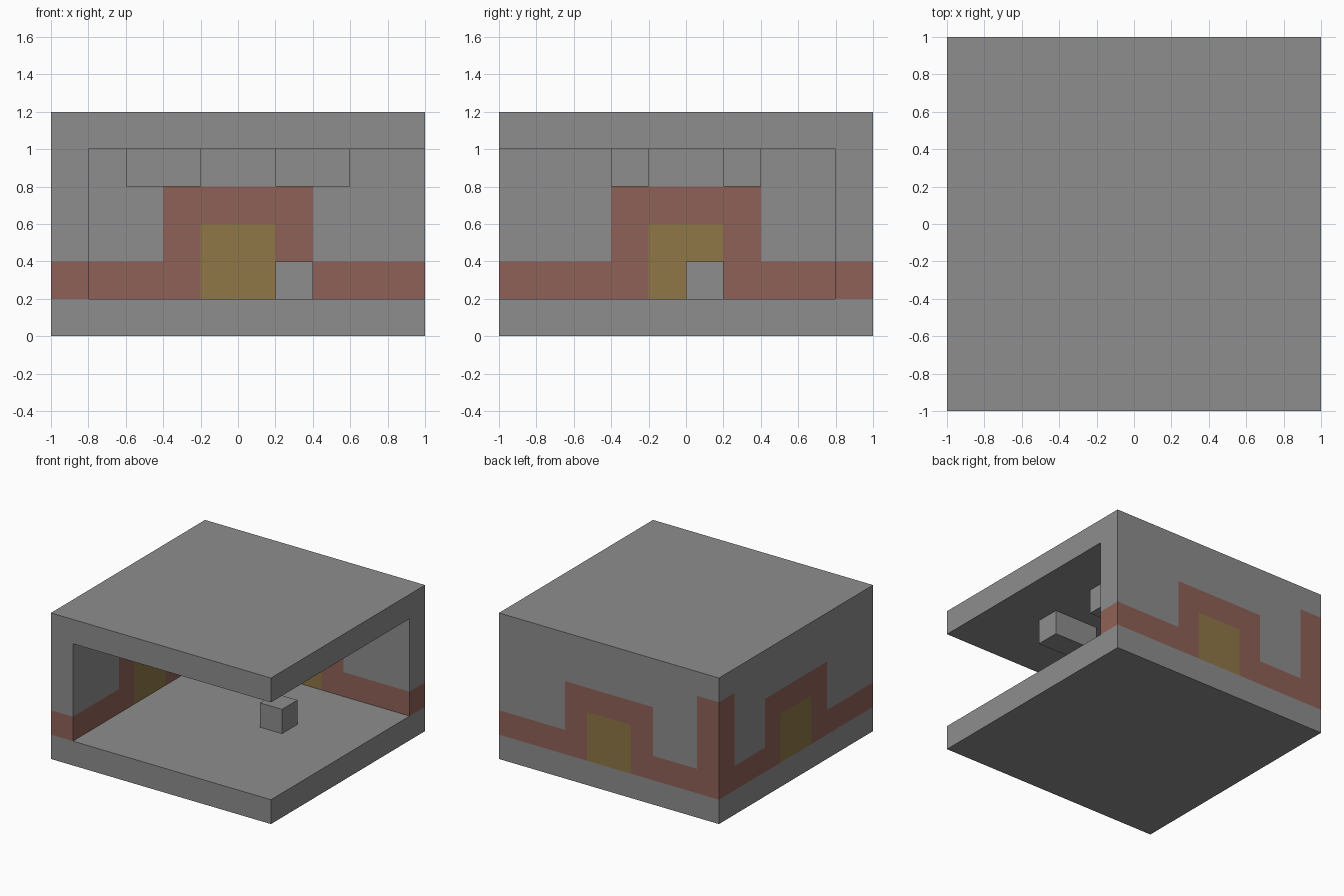
import bpy, bmesh
from mathutils import Vector

cube = bpy.data.objects.get("Cube")
if cube:
    bpy.data.objects.remove(cube, do_unlink=True)


def material(name, rgb):
    m = bpy.data.materials.new(name)
    m.use_nodes = True
    colour = (*rgb, 1)
    m.diffuse_color = colour
    bsdf = m.node_tree.nodes["Principled BSDF"]
    bsdf.inputs["Base Color"].default_value = colour
    bsdf.inputs["Roughness"].default_value = 0.9
    return m


STONE, BRICK, YELLOW = 0, 1, 2
MATERIALS = [material("stone grey", (0.27, 0.27, 0.27)),
             material("brick red", (0.273, 0.121, 0.095)),
             material("ochre yellow", (0.273, 0.183, 0.061))]


def box(name, low, high, cuts=(), rule=None):
    """Box between two corners; cuts are (axis, position), rule colours faces."""
    low, high = Vector(low), Vector(high)
    bm = bmesh.new()
    bmesh.ops.create_cube(bm, size=1)
    for v in bm.verts:
        v.co = (low + high) / 2 + v.co * (high - low)
    for axis, position in cuts:
        normal = Vector((0, 0, 0))
        normal[axis] = 1
        bmesh.ops.bisect_plane(bm, geom=bm.verts[:] + bm.edges[:] + bm.faces[:],
                               plane_co=normal * position, plane_no=normal)
    if rule:
        for f in bm.faces:
            f.material_index = rule(f.calc_center_median())
    mesh = bpy.data.meshes.new(name)
    bm.to_mesh(mesh)
    bm.free()
    for m in MATERIALS:
        mesh.materials.append(m)
    obj = bpy.data.objects.new(name, mesh)
    bpy.context.collection.objects.link(obj)
    return obj


def wall_colour(along, z):
    """Low brick course, raised in the middle around a yellow doorway."""
    if abs(along) < 0.2 and z < 0.6:
        return YELLOW
    if z < 0.4 or (abs(along) < 0.4 and z < 0.8):
        return BRICK
    return STONE


def wall_cuts(axis):
    return ([(axis, p) for p in (-0.4, -0.2, 0.2, 0.4)]
            + [(2, z) for z in (0.4, 0.6, 0.8)])


# Floor and roof slabs
box("floor", (-1, -1, 0), (1, 1, 0.2))
box("roof", (-1, -1, 1), (1, 1, 1.2))

# Two patterned walls; the side wall ends in a full-height brick corner
box("side_wall", (-1, -1, 0.2), (-0.8, 1, 1), wall_cuts(1) + [(1, 0.8)],
    lambda c: BRICK if c.y > 0.8 else wall_colour(c.y, c.z))
box("back_wall", (-0.8, 0.8, 0.2), (1, 1, 1), wall_cuts(0),
    lambda c: wall_colour(c.x, c.z))

# Small block on the floor
box("floor_block", (0.2, 0, 0.2), (0.4, 0.2, 0.4))

# Four lamps hanging under the roof
for side, x in (("right", -0.4), ("left", 0.4)):
    for end, y in (("front", -0.3), ("back", 0.3)):
        box(f"ceiling_lamp_{end}_{side}", (x - 0.2, y - 0.1, 0.8), (x + 0.2, y + 0.1, 1))
